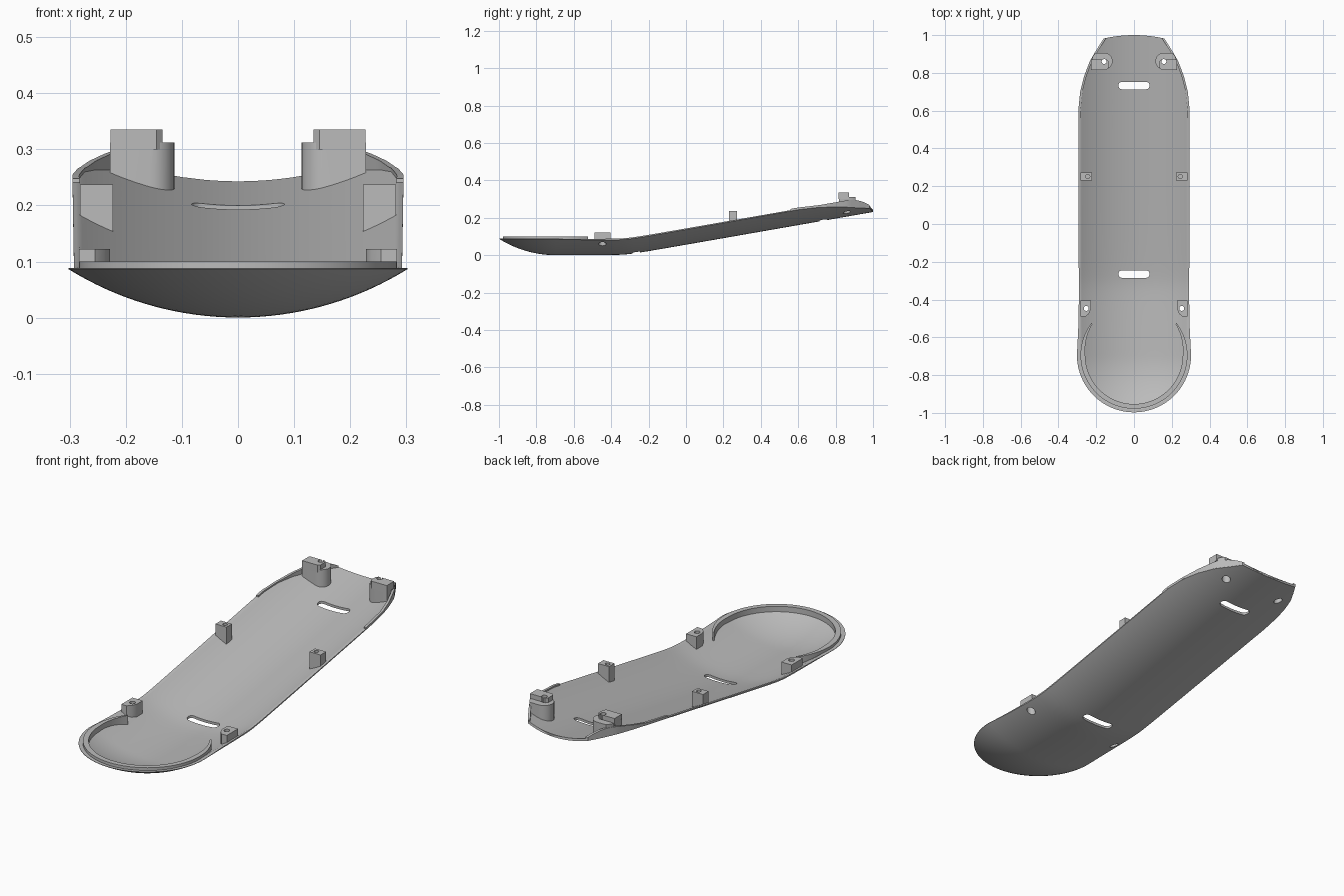
import bpy, bmesh
from math import sin, cos, pi, sqrt, hypot, radians

cube = bpy.data.objects.get("Cube")
if cube:
    bpy.data.objects.remove(cube)

grey = bpy.data.materials.new("plain grey")
grey.use_nodes = True
colour = (0.5, 0.5, 0.5, 1)
grey.diffuse_color = colour
grey.node_tree.nodes["Principled BSDF"].inputs["Base Color"].default_value = colour

NOSE_Y, NOSE_R, ARC_R, THICK = -0.695, 0.302, 0.572, 0.012
WIDTHS = [(-0.695, 0.302), (-0.55, 0.295), (-0.4, 0.292), (0.6, 0.295), (0.7, 0.285),
          (0.78, 0.265), (0.87, 0.231), (0.93, 0.199), (1.0, 0.16)]


# Shape rules of the shell
def spine(y):
    d = y + 0.32
    return 0.175 * (d + sqrt(d * d + 0.003)) / 2


def outer(x, y):
    r = hypot(x, min(0, y - NOSE_Y))
    return spine(y) + ARC_R - sqrt(ARC_R ** 2 - r * r)


def rim(y):
    return spine(y) + 0.087


def half_width(y):
    if y < NOSE_Y:
        return max(0.003, sqrt(max(0, NOSE_R ** 2 - (y - NOSE_Y) ** 2)))
    for (y0, w0), (y1, w1) in zip(WIDTHS, WIDTHS[1:]):
        if y <= y1:
            return w0 + (w1 - w0) * (y - y0) / (y1 - y0)
    return WIDTHS[-1][1]


# Mesh helpers
def finish(name, bm):
    bmesh.ops.recalc_face_normals(bm, faces=bm.faces)
    mesh = bpy.data.meshes.new(name)
    bm.to_mesh(mesh)
    bm.free()
    mesh.materials.append(grey)
    obj = bpy.data.objects.new(name, mesh)
    bpy.context.collection.objects.link(obj)
    return obj


def skin(bm, loops, closed_ends=True):
    """Join equal closed loops of points into a tube."""
    rings = [[bm.verts.new(p) for p in loop] for loop in loops]
    n = len(rings[0])
    for a, b in zip(rings, rings[1:]):
        for i in range(n):
            j = (i + 1) % n
            bm.faces.new((a[i], a[j], b[j], b[i]))
    if closed_ends:
        bm.faces.new(rings[0])
        bm.faces.new(rings[-1])


def prism(name, outline, low, high):
    """Upright prism; low is a height or a rule of x and y."""
    bm = bmesh.new()
    base = low if callable(low) else lambda x, y: low
    skin(bm, [[(x, y, base(x, y)) for x, y in outline], [(x, y, high) for x, y in outline]])
    bmesh.ops.triangulate(bm, faces=[f for f in bm.faces if len(f.verts) > 4])
    return finish(name, bm)


def arc(cx, cy, r, start, end, n):
    return [(cx + r * cos(radians(start + (end - start) * i / n)),
             cy + r * sin(radians(start + (end - start) * i / n))) for i in range(n + 1)]


def cylinder(cx, cy, r, low, high):
    return prism("cutter", arc(cx, cy, r, 0, 345, 23), low, high)


def cut(target, cutters):
    bpy.context.view_layer.objects.active = target
    for c in cutters:
        mod = target.modifiers.new("cut", "BOOLEAN")
        mod.operation, mod.solver, mod.object = "DIFFERENCE", "EXACT", c
        bpy.ops.object.modifier_apply(modifier=mod.name)


def foot(x, y):
    return outer(x, y) + 0.005


# Curved shell with a round nose and a tapered tail
rows = [NOSE_Y - NOSE_R * cos(pi / 2 * i / 24) for i in range(24)]
rows += [NOSE_Y + (1 - NOSE_Y) * i / 60 for i in range(61)]
cols = [sin(pi / 2 * (i / 24 - 1)) for i in range(49)]
loops = []
for row in rows:
    under, over = [], []
    for u in cols:
        x = u * half_width(row)
        y = row - 0.018 * u * u * max(0, (row - 0.85) / 0.15)
        z = outer(x, y)
        under.append((x, y, z))
        over.append((x, y, max(min(z + THICK, rim(y)), z + 0.002)))
    loops.append(under + over[::-1])
bm = bmesh.new()
skin(bm, loops)
shell = finish("shell", bm)

# Raised lip around the nose
bm = bmesh.new()
loops = []
for i in range(73):
    a = -127 + 254 * i / 72
    t = radians(a - 90)
    loop = []
    inside = 0.258 + 0.017 * max(0, (abs(a) - 90) / 37)
    for r, top in ((inside, False), (inside, True), (0.283, True), (0.283, False)):
        x, y = r * cos(t), NOSE_Y + r * sin(t)
        loop.append((x, y, 0.1 if top else foot(x, y)))
    loops.append(loop)
skin(bm, loops)
parts = [shell, finish("nose_lip", bm)]

# Slots through the shell
cutters = []
for y in (-0.265, 0.733):
    ends = arc(0.063, y, 0.02, -90, 90, 10) + arc(-0.063, y, 0.02, 90, 270, 10)
    cutters.append(prism("cutter", ends, -0.1, 0.5))

for side, s in (("left", 1), ("right", -1)):
    def flip(points):
        return [(s * x, y) for x, y in points]

    # Tail side wall, rising to the rim line and falling to the corner
    bm = bmesh.new()
    loops = []
    for i in range(31):
        y = 0.56 + 0.422 * i / 30
        w = half_width(y + 0.018 * max(0, (y - 0.85) / 0.15))
        top = rim(y) - 0.047 * (max(0, y - 0.86) / 0.122) ** 2
        loops.append([(s * x, y, z) for x, z in (
            (w, outer(w, y) + 0.001), (w, max(top, outer(w, y) + THICK)),
            (w - 0.012, max(top, outer(w, y) + THICK)), (w - 0.012, foot(w - 0.012, y)))])
    skin(bm, loops)
    parts.append(finish(side + "_tail_wall", bm))

    # Screw posts
    front = prism(side + "_front_post", flip([
        (0.283, -0.405), (0.228, -0.405), (0.228, -0.45), (0.238, -0.474),
        (0.255, -0.49), (0.283, -0.49)]), foot, 0.122)
    middle = prism(side + "_middle_post", flip([
        (0.223, 0.23), (0.282, 0.23), (0.282, 0.272), (0.223, 0.272)]), foot, 0.237)
    rear = prism(side + "_rear_post", flip(
        [(0.228, 0.818), (0.157, 0.818)] + arc(0.157, 0.862, 0.044, 270, 90, 14)
        + [(0.205, 0.906), (0.22, 0.885)]), foot, 0.312)
    block = prism(side + "_rear_post_block", flip([
        (0.227, 0.816), (0.145, 0.816), (0.135, 0.826), (0.135, 0.862),
        (0.145, 0.872), (0.227, 0.872)]), 0.3, 0.335)
    parts += [front, middle, rear, block]

    # Screw holes, wider from below
    for targets, x, y, neck in (([front], 0.253, -0.447, 0.095), ([rear, block], 0.158, 0.86, 0.28)):
        bore = cylinder(s * x, y, 0.02, -0.1, neck)
        hole = cylinder(s * x, y, 0.013, -0.1, 0.5)
        for post in targets:
            cut(post, [bore, hole])
        cutters += [bore, hole]
    pilot = cylinder(s * 0.245, 0.251, 0.011, 0.19, 0.4)
    cut(middle, [pilot])
    bpy.data.objects.remove(pilot)

cut(shell, cutters)
for c in cutters:
    bpy.data.objects.remove(c)

# Smooth curved faces, keep edges sharp
bpy.ops.object.select_all(action="DESELECT")
for p in parts:
    p.select_set(True)
bpy.context.view_layer.objects.active = shell
bpy.ops.object.shade_smooth_by_angle(angle=radians(30))
